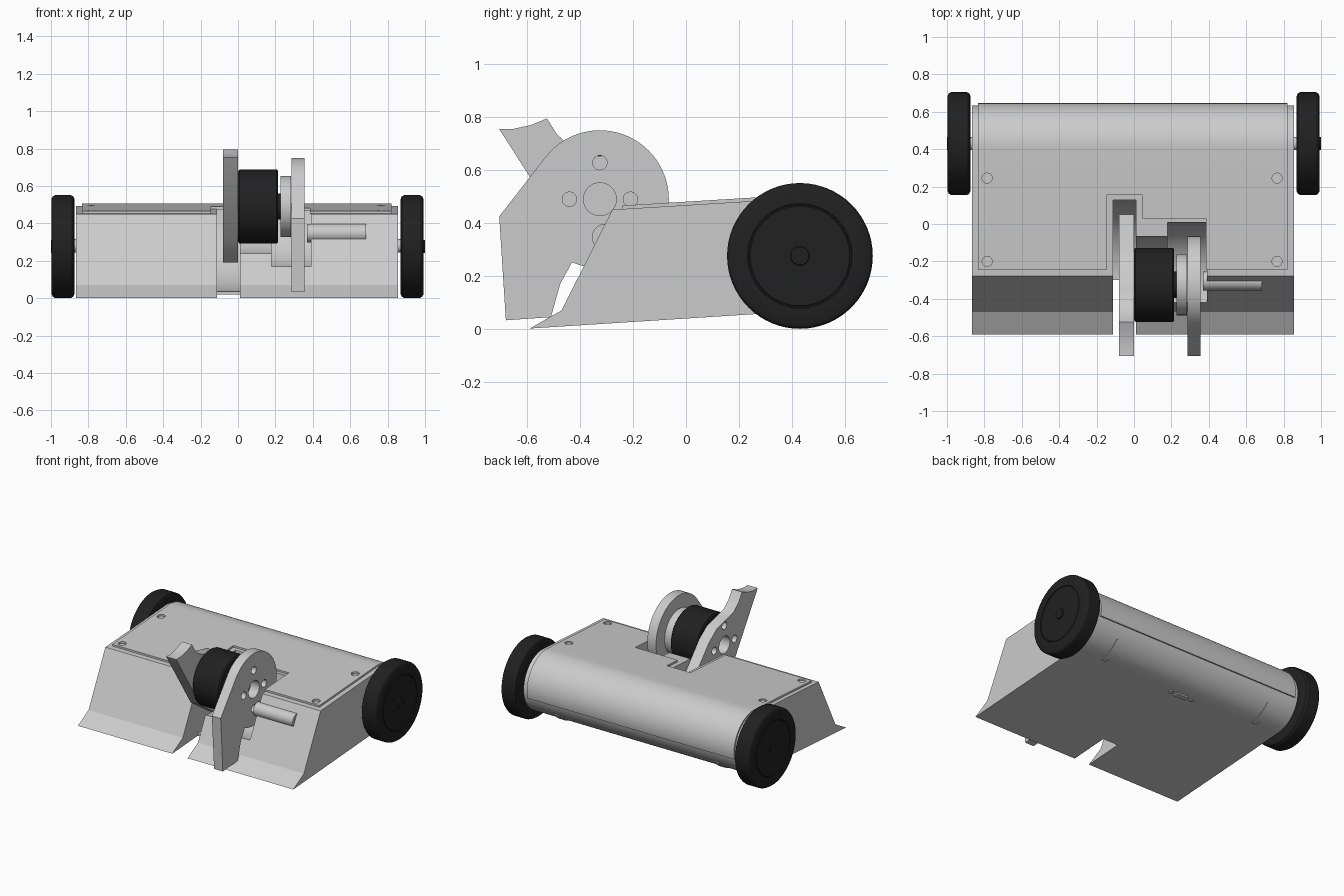
import bpy, bmesh, math
from math import cos, sin, radians

if "Cube" in bpy.data.objects:
    bpy.data.objects.remove(bpy.data.objects["Cube"])


def finish(name, bm, mat=None):
    bmesh.ops.recalc_face_normals(bm, faces=bm.faces)
    me = bpy.data.meshes.new(name)
    bm.to_mesh(me)
    bm.free()
    ob = bpy.data.objects.new(name, me)
    bpy.context.collection.objects.link(ob)
    if mat:
        me.materials.append(mat)
    return ob


def extrude(name, pts, x0, x1, mat=None):
    """Extrude a closed (y, z) outline along x."""
    bm = bmesh.new()
    f = bm.faces.new([bm.verts.new((x0, y, z)) for y, z in pts])
    g = bmesh.ops.extrude_face_region(bm, geom=[f])
    vs = [v for v in g['geom'] if isinstance(v, bmesh.types.BMVert)]
    bmesh.ops.translate(bm, verts=vs, vec=(x1 - x0, 0, 0))
    return finish(name, bm, mat)


def lathe(name, prof, cy, cz, mat=None, n=64):
    """Revolve an (x, radius) outline about an x-parallel axis, capping both ends."""
    bm = bmesh.new()
    rings = [[bm.verts.new((x, cy + r * cos(2 * math.pi * i / n), cz + r * sin(2 * math.pi * i / n)))
              for i in range(n)] for x, r in prof]
    for a, b in zip(rings, rings[1:]):
        for i in range(n):
            j = (i + 1) % n
            bm.faces.new((a[i], a[j], b[j], b[i]))
    bm.faces.new(rings[0])
    bm.faces.new(rings[-1])
    return finish(name, bm, mat)


def box(name, x, y, z):
    return extrude(name, [(y[0], z[0]), (y[1], z[0]), (y[1], z[1]), (y[0], z[1])], *x)


def disc_z(name, x, y, z0, z1, r, n=24):
    bm = bmesh.new()
    bmesh.ops.create_cone(bm, cap_ends=True, segments=n, radius1=r, radius2=r, depth=z1 - z0)
    bmesh.ops.translate(bm, verts=bm.verts, vec=(x, y, (z0 + z1) / 2))
    return finish(name, bm)


def arc(cy, cz, r, a0, a1, n=32):
    return [(cy + r * cos(radians(a0 + (a1 - a0) * i / n)),
             cz + r * sin(radians(a0 + (a1 - a0) * i / n))) for i in range(n + 1)]


def cut(ob, cutters):
    for c in cutters:
        c.hide_render = True
        m = ob.modifiers.new("cut", 'BOOLEAN')
        m.operation, m.solver, m.object = 'DIFFERENCE', 'EXACT', c
    dg = bpy.context.evaluated_depsgraph_get()
    me = bpy.data.meshes.new_from_object(ob.evaluated_get(dg))
    ob.modifiers.clear()
    ob.data = me
    for c in cutters:
        bpy.data.objects.remove(c, do_unlink=True)


black = bpy.data.materials.new("black_rubber")
black.diffuse_color = (0.015, 0.015, 0.015, 1)
black.use_nodes = True
black.node_tree.nodes["Principled BSDF"].inputs["Base Color"].default_value = black.diffuse_color
WY, WZ = -0.325, 0.49     # weapon axis
BY, BZ = 0.42, 0.28       # rear curve axis
T = 3.5                   # body tilt in degrees
SL = math.tan(radians(T))

# Wedge body with rounded rear
R = 0.213
rear = arc(BY, BZ, R, 90 + T, -90 + T, 48)
top_z = lambda y, off=0: rear[0][1] + off + (y - rear[0][0]) * SL
body = extrude("body", [(-0.59, 0.002), (-0.47, 0.07), (-0.278, top_z(-0.278))] + rear, -0.865, 0.855)
cut(body, [lathe("c", [(-0.112, 0.455), (0.01, 0.455)], WY, WZ),
           box("c", (-0.112, 0.01), (-0.8, -0.3), (-0.2, 0.6)),
           lathe("c", [(0.005, 0.26), (0.2, 0.26)], WY, WZ),
           lathe("c", [(0.18, 0.335), (0.39, 0.335)], WY, WZ)])

# Cover plate wrapping over the top and rear
R2 = 0.226
outer = arc(BY, BZ, R2, 90 + T, -12)
inner = arc(BY, BZ, R - 0.003, -12, 90 + T)
yf = -0.242
cover = extrude("cover_plate", [(yf, top_z(yf, 0.013))] + outer + inner + [(yf, top_z(yf, -0.003))], -0.835, 0.82)
screws = [(x, y) for x in (-0.785, 0.765) for y in (-0.2, 0.245)]
cut(cover, [box("c", (-0.145, 0.045), (-0.5, 0.155), (0.2, 0.8)),
            box("c", (0.04, 0.385), (-0.5, 0.03), (0.2, 0.8))]
    + [disc_z("c", x, y, 0.3, 0.7, 0.027) for x, y in screws])
for x, y in screws:
    z = top_z(y)
    disc_z("cover_screw", x, y, z - 0.02, z + 0.006, 0.018)

# Drive wheels with rim groove and hub
for s, off in ((1, -0.005), (-1, -0.005)):
    prof = [(0.875, 0.20), (0.875, 0.255), (0.881, 0.268), (0.893, 0.275), (0.978, 0.275), (0.99, 0.268),
            (0.997, 0.255), (0.997, 0.197), (0.992, 0.195), (0.992, 0.19), (0.995, 0.188), (0.995, 0.036),
            (1.0, 0.034)]
    lathe("wheel", [(s * x + off * (x < 1) * (s > 0), r) for x, r in prof], 0.43, 0.276, black)
    lathe("axle", [(s * 0.83, 0.035), (s * 0.9, 0.035)], 0.43, 0.28)


# Spinning blades with bolt pattern
def bolt_cutters(x0, x1):
    spots = [(0, 0, 0.062)] + [(0.115 * cos(a), 0.138 * sin(a), 0.027)
                               for a in (i * math.pi / 2 for i in range(4))]
    return [lathe("c", [(x0, r), (x1, r)], WY + dy, WZ + dz, n=32) for dy, dz, r in spots]


blade_a = extrude("right_blade", [(-0.705, 0.425), (-0.68, 0.033), (-0.51, 0.045), (-0.475, 0.17), (-0.43, 0.252)]
                  + arc(WY, WZ, 0.26, -108, 141, 60), 0.285, 0.355)
cut(blade_a, bolt_cutters(0.2, 0.4))

blade_b = extrude("left_blade", [(-0.705, 0.755), (-0.65, 0.756), (-0.585, 0.77), (-0.525, 0.795), (-0.487, 0.735),
                                 (-0.43, 0.685), (-0.35, 0.665), (-0.24, 0.64), (-0.15, 0.575), (0.05, 0.35),
                                 (0.03, 0.29), (-0.05, 0.22), (-0.14, 0.193), (-0.24, 0.19), (-0.427, 0.32)],
                  -0.08, 0.0)
cut(blade_b, bolt_cutters(-0.2, 0.1))

# Weapon drum, neck and pulley
lathe("weapon_drum", [(0.001, 0.19), (0.008, 0.198), (0.207, 0.198), (0.215, 0.19)], WY, WZ, black)
lathe("drum_neck", [(0.21, 0.07), (0.23, 0.07)], WY, WZ, black)
lathe("pulley", [(0.227, 0.15), (0.227, 0.163), (0.284, 0.163)], WY, WZ)

# Motor can poking through the front face
lathe("front_motor", [(0.37, 0.05), (0.685, 0.05)], -0.305, 0.347, n=48)

# Underside: exposed curved strips, switch and screws
for x in (0.62, -0.66):
    extrude("motor_strip", arc(BY, BZ, R + 0.006, -88, -38) + arc(BY, BZ, R - 0.01, -38, -88), x - 0.02, x + 0.02)
box("switch", (-0.11, -0.02), (0.38, 0.42), (0.055, 0.085))
for x in (-0.15, 0.02):
    disc_z("switch_screw", x, 0.4, 0.058, 0.09, 0.018)

# Smooth the curved faces, keep edges sharp
bpy.ops.object.select_all(action='DESELECT')
for ob in bpy.context.scene.objects:
    ob.select_set(True)
    bpy.context.view_layer.objects.active = ob
bpy.ops.object.shade_smooth_by_angle(angle=radians(30))
